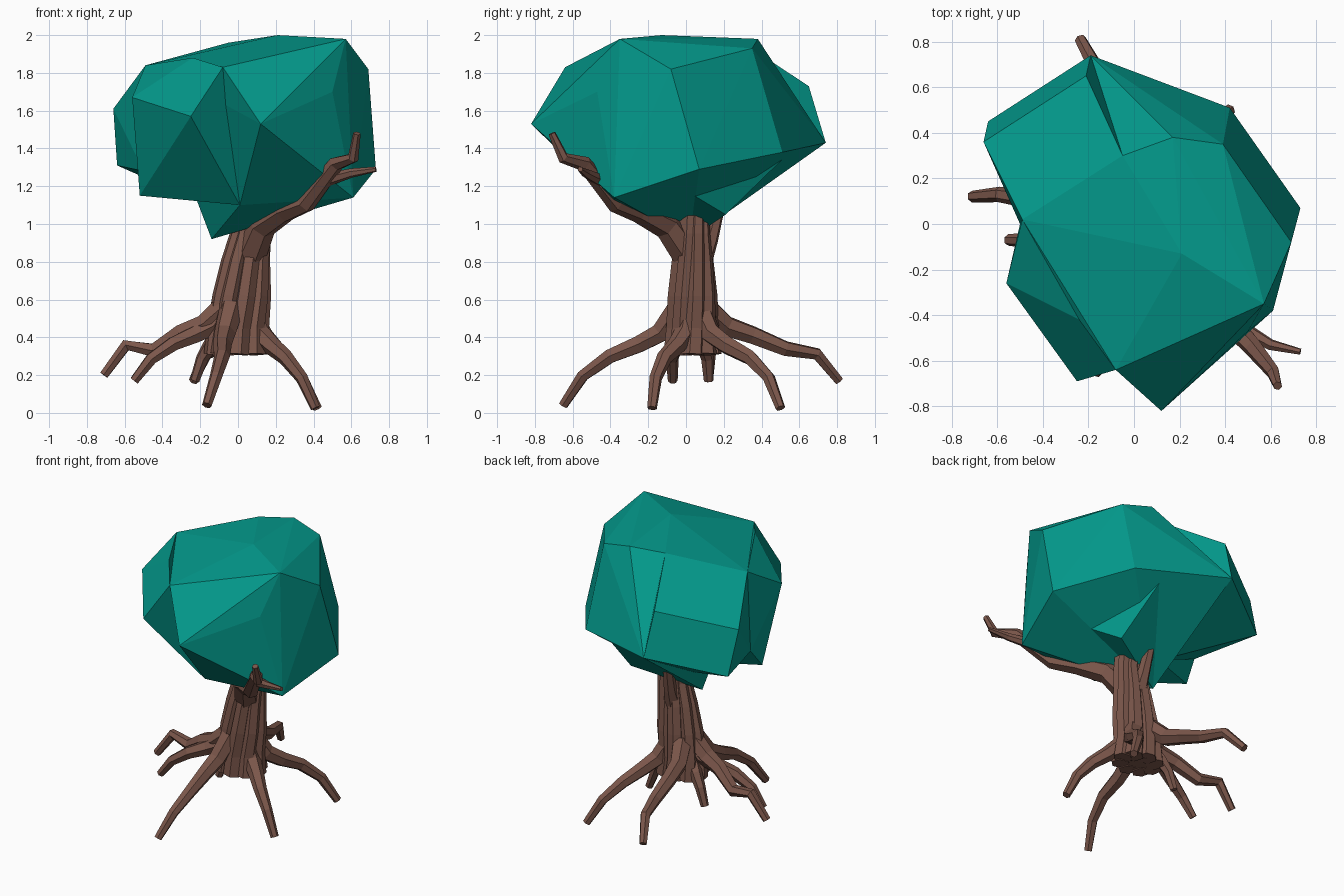
import bpy, bmesh, math
from mathutils import Vector, Matrix

if "Cube" in bpy.data.objects:
    bpy.data.objects.remove(bpy.data.objects["Cube"])


def material(name, rgb):
    m = bpy.data.materials.new(name)
    m.diffuse_color = (*rgb, 1)
    m.use_nodes = True
    m.node_tree.nodes["Principled BSDF"].inputs["Base Color"].default_value = m.diffuse_color
    return m


BARK = material("bark", (0.2, 0.095, 0.07))
LEAF = material("leaves", (0.001, 0.32, 0.26))


def finish(name, bm, mat):
    bmesh.ops.recalc_face_normals(bm, faces=bm.faces)
    me = bpy.data.meshes.new(name)
    bm.to_mesh(me)
    bm.free()
    me.materials.append(mat)
    ob = bpy.data.objects.new(name, me)
    bpy.context.collection.objects.link(ob)


def tube(name, path, radii, sides=6):
    """Faceted limb along a path with one radius per point."""
    bm = bmesh.new()
    pts = [Vector(p) for p in path]
    last = len(pts) - 1
    rings, old, frame = [], None, None
    for i, p in enumerate(pts):
        d = (pts[min(i + 1, last)] - pts[max(i - 1, 0)]).normalized()
        if frame is None:
            u = d.orthogonal().normalized()
            frame = Matrix((u, d.cross(u), d)).transposed()
        else:
            frame = old.rotation_difference(d).to_matrix() @ frame
        old = d
        angles = [math.tau * k / sides for k in range(sides)]
        rings.append([bm.verts.new(p + radii[i] * (frame @ Vector((math.cos(a), math.sin(a), 0))))
                      for a in angles])
    for a, b in zip(rings, rings[1:]):
        for k in range(sides):
            bm.faces.new((a[k - 1], a[k], b[k], b[k - 1]))
    bm.faces.new(rings[0])
    bm.faces.new(rings[-1])
    finish(name, bm, BARK)


def taper(n, start, end):
    return [start + (end - start) * i / (n - 1) for i in range(n)]


def hull(name, points):
    """Faceted foliage lump."""
    bm = bmesh.new()
    for p in points:
        bm.verts.new(p)
    bmesh.ops.convex_hull(bm, input=bm.verts)
    loose = [v for v in bm.verts if not v.link_faces]
    bmesh.ops.delete(bm, geom=loose, context='VERTS')
    finish(name, bm, LEAF)


# Trunk: a core wrapped in slightly twisting strands (height, centre x, ring radius)
LEVELS = [(0.31, 0, 0.11), (0.45, 0, 0.1), (0.62, 0.02, 0.097),
          (0.8, 0.04, 0.08), (0.95, 0.065, 0.065), (1.12, 0.06, 0.06)]
tube("trunk_core", [(x, 0.03, z) for z, x, r in LEVELS], [r for z, x, r in LEVELS])
strand_radii = taper(len(LEVELS), 0.062, 0.038)
for s in range(8):
    path = []
    for i, (z, x, r) in enumerate(LEVELS):
        a = math.tau * s / 8 + 0.1 * i
        path.append((x + 1.1 * r * math.cos(a), 0.035 + 0.85 * r * math.sin(a), z))
    tube(f"trunk_strand_{s + 1}", path, strand_radii)

# Roots: one drooping profile (share of reach, share of drop) swept to each tip;
# the last number of a tip is how much the root dips and humps before its end
PROFILE = [(0.1, 0), (0.25, 0.26), (0.42, 0.38), (0.63, 0.5), (0.84, 0.7), (1, 1)]
TIPS = {"far_left": (-0.71, 0.12, 0.2, 0.05), "left": (-0.55, -0.07, 0.17, 0),
        "back": (-0.235, 0.81, 0.17, 0.025), "front": (-0.165, -0.65, 0.04, 0),
        "front_right": (0.41, -0.18, 0.025, 0), "back_right": (0.42, 0.5, 0.025, 0),
        "stub": (-0.23, 0.12, 0.17, 0)}
for n, (side, tip) in enumerate(TIPS.items()):
    start = Vector((0, 0.03, 0.56))
    reach = Vector(tip[:3]) - start
    across = Vector((-reach.y, reach.x, 0)) * 0.04
    path = [start + Vector((reach.x * t, reach.y * t, reach.z * f))
            + across * math.sin(math.tau * t) * (-1) ** n for t, f in PROFILE]
    path[3].z -= tip[3]
    path[4].z += tip[3]
    tube("root_" + side, path, taper(len(path), 0.066, 0.026))

# Branches reaching into and past the crown
BRANCHES = {
    "branch_front_right": (0.085, 0.02, [
        (0.06, 0.02, 0.82), (0.13, -0.1, 0.99), (0.25, -0.25, 1.07), (0.36, -0.37, 1.11),
        (0.52, -0.54, 1.32), (0.61, -0.65, 1.35), (0.63, -0.71, 1.48)]),
    "branch_twig": (0.036, 0.014, [(0.46, -0.45, 1.23), (0.6, -0.53, 1.27), (0.73, -0.56, 1.29)]),
    "branch_back": (0.065, 0.02, [(0.04, 0.06, 0.74), (0.03, 0.13, 0.92), (0, 0.23, 1.3)])}
for name, (r0, r1, path) in BRANCHES.items():
    tube(name, path, taper(len(path), r0, r1))

# Crown: faceted lumps that share their meeting corners
front_top, front_low = (-0.08, -0.64, 1.83), (0.01, -0.38, 1.1)
left_top, back_top = (-0.38, -0.16, 1.8), (-0.05, 0.3, 1.96)
left_mid, left_low = (-0.49, 0.02, 1.84), (-0.5, 0, 1.28)
back_low, back_tip = (0.21, 0.56, 1.39), (-0.19, 0.74, 1.43)
bottom = (-0.14, 0.02, 0.92)
hull("crown_main", [
    front_top, front_low, left_top, left_mid, back_top, back_low, back_tip, bottom,
    (0.12, -0.82, 1.53), (0.57, -0.35, 1.98), (0.21, -0.13, 2), (0.5, -0.47, 1.7),
    (0.69, -0.08, 1.82), (0.73, 0.07, 1.29), (0.61, -0.38, 1.14), (0.17, 0.38, 1.98),
    (0.39, 0.35, 1.93), (0.42, 0.51, 1.38)])
hull("crown_underside", [front_low, back_low, bottom, (0.53, -0.14, 1.26), (0.28, 0.21, 1.05)])
hull("crown_front_left", [
    front_top, front_low, left_top, left_mid, left_low, (-0.15, 0.05, 1.13),
    (-0.25, -0.69, 1.57), (-0.24, -0.42, 1.88), (-0.56, -0.26, 1.67), (-0.52, -0.1, 1.15)])
hull("crown_back_left", [
    left_mid, left_low, back_top, back_tip, (-0.21, 0.65, 1.73), (-0.66, 0.36, 1.61),
    (-0.64, 0.45, 1.31), (-0.12, 0.12, 1.08)])
